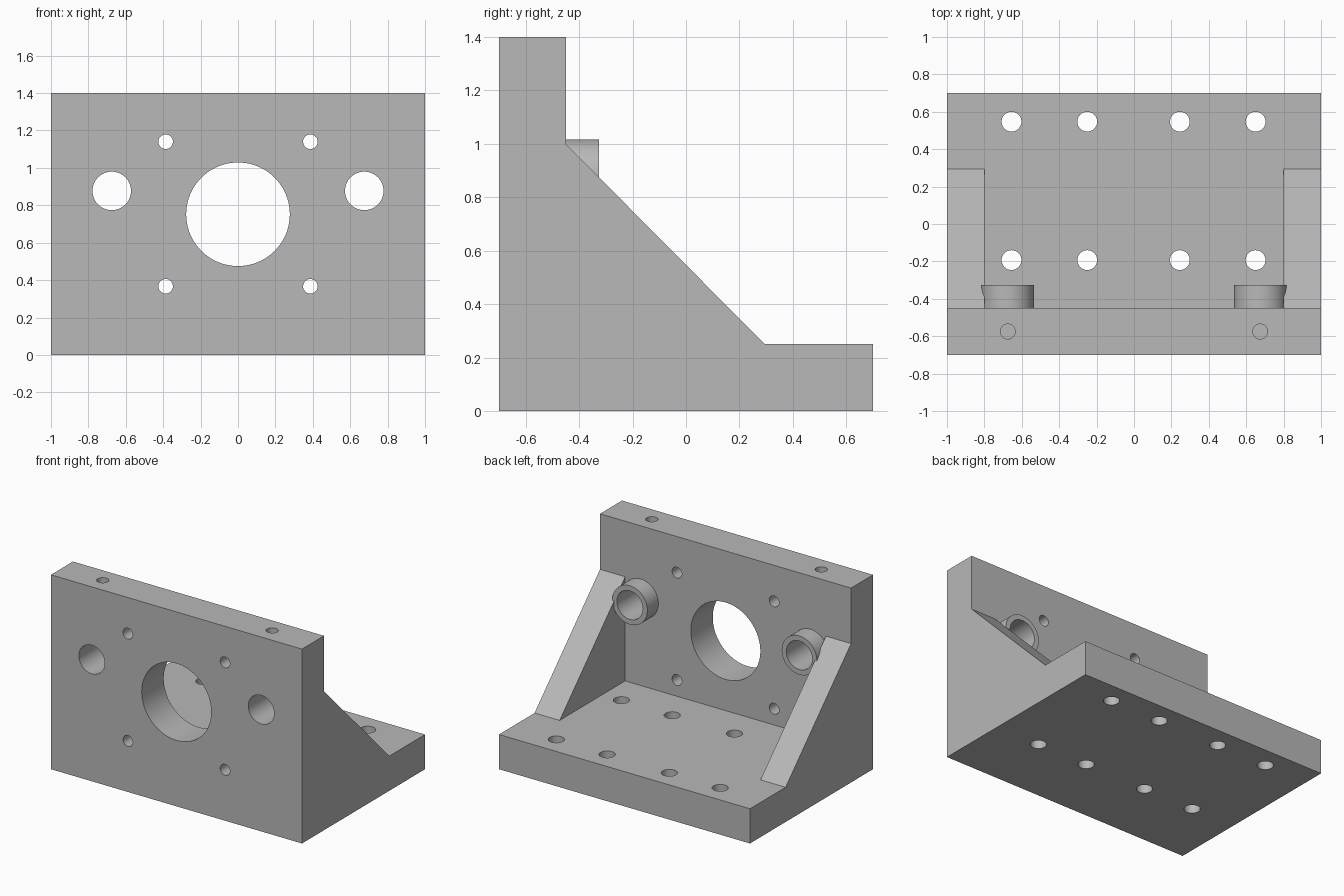
import bpy
import bmesh
import math
from mathutils import Matrix

default_cube = bpy.data.objects.get("Cube")
if default_cube:
    bpy.data.objects.remove(default_cube, do_unlink=True)

metal = bpy.data.materials.new("plain grey metal")
metal.use_nodes = True
grey = (0.48, 0.48, 0.48, 1)
metal.diffuse_color = grey
metal.node_tree.nodes["Principled BSDF"].inputs["Base Color"].default_value = grey


def make_object(name, bm):
    bmesh.ops.recalc_face_normals(bm, faces=bm.faces)
    mesh = bpy.data.meshes.new(name)
    bm.to_mesh(mesh)
    bm.free()
    mesh.materials.append(metal)
    obj = bpy.data.objects.new(name, mesh)
    bpy.context.collection.objects.link(obj)
    return obj


def prism(name, profile, half_width):
    """Extrude a (y, z) side profile symmetrically along x."""
    bm = bmesh.new()
    face = bm.faces.new([bm.verts.new((-half_width, y, z)) for y, z in profile])
    result = bmesh.ops.extrude_face_region(bm, geom=[face])
    verts = [v for v in result["geom"] if isinstance(v, bmesh.types.BMVert)]
    bmesh.ops.translate(bm, verts=verts, vec=(2 * half_width, 0, 0))
    return make_object(name, bm)


def cylinder(name, centre, radius, length, axis, sides=64):
    bm = bmesh.new()
    turn = Matrix.Rotation(math.pi / 2, 4, "X") if axis == "Y" else Matrix()
    bmesh.ops.create_cone(bm, cap_ends=True, segments=sides, radius1=radius,
                          radius2=radius, depth=length,
                          matrix=Matrix.Translation(centre) @ turn)
    return make_object(name, bm)


def combine(target, tool, operation):
    """Apply a boolean and discard the helper."""
    tool.hide_render = True
    mod = target.modifiers.new(tool.name, "BOOLEAN")
    mod.operation = operation
    mod.solver = "EXACT"
    mod.object = tool
    bpy.context.view_layer.objects.active = target
    bpy.ops.object.modifier_apply(modifier=mod.name)
    bpy.data.objects.remove(tool, do_unlink=True)


FRONT, WALL, BACK = -0.7, -0.45, 0.7
FLOOR, TOP = 0.25, 1.4
ROD_X, ROD_Z = 0.675, 0.877

# Upright plate, base plate and sloping side gussets as one block
bracket = prism("mounting_bracket", [
    (FRONT, 0), (BACK, 0), (BACK, FLOOR), (0.295, FLOOR),
    (WALL, 1.0), (WALL, TOP), (FRONT, TOP)], 1.0)

# Open pocket between the gussets
pocket = prism("pocket", [(WALL, FLOOR), (1, FLOOR), (1, 2), (WALL, 2)], 0.8)
combine(bracket, pocket, "DIFFERENCE")

# Rod bosses on the back of the upright plate
for side in (-1, 1):
    boss = cylinder("rod_boss", (side * ROD_X, -0.4375, ROD_Z), 0.14, 0.225, "Y")
    combine(bracket, boss, "UNION")

# Central opening, rod bores, screw holes and blind holes in the top edge
holes = [((0, -0.6, 0.752), 0.277, 1, "Y", 96)]
for side in (-1, 1):
    holes.append(((side * ROD_X, -0.6, ROD_Z), 0.103, 1, "Y", 64))
    holes.append(((side * ROD_X, -0.575, TOP), 0.04, 0.6, "Z", 32))
    for z in (0.367, 1.14):
        holes.append(((side * 0.387, -0.6, z), 0.039, 0.6, "Y", 32))

# Bolt holes through the base plate
for x in (-0.655, -0.25, 0.245, 0.65):
    for y in (-0.193, 0.547):
        holes.append(((x, y, 0.1), 0.053, 0.6, "Z", 32))

for centre, radius, length, axis, sides in holes:
    combine(bracket, cylinder("drill", centre, radius, length, axis, sides), "DIFFERENCE")

bpy.ops.object.select_all(action="DESELECT")
bracket.select_set(True)
bpy.context.view_layer.objects.active = bracket
bpy.ops.object.shade_smooth_by_angle(angle=math.radians(30))
